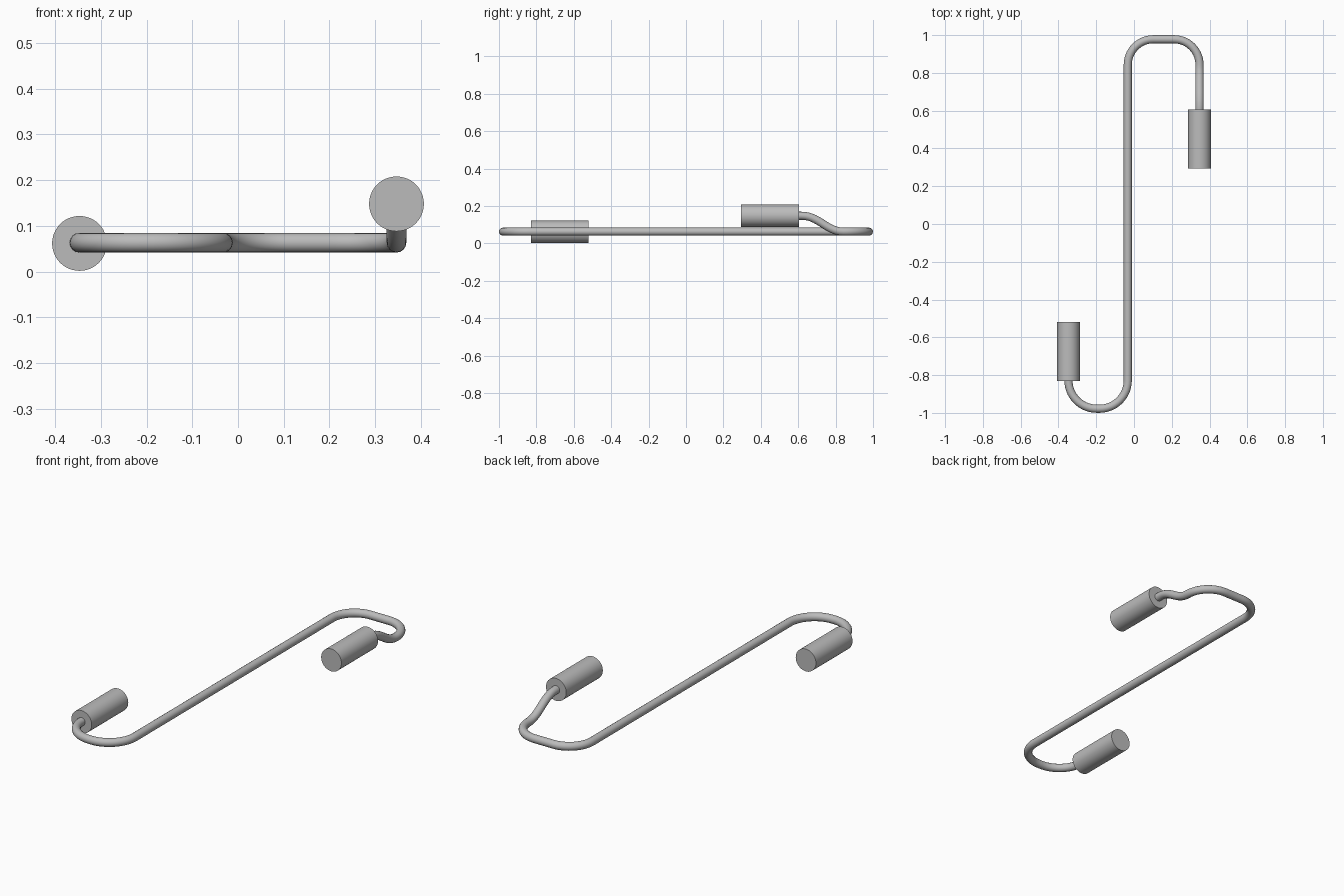
import bpy
import math
from mathutils import Vector

if "Cube" in bpy.data.objects:
    bpy.data.objects.remove(bpy.data.objects["Cube"])

GREY = (0.5, 0.5, 0.5, 1)
metal = bpy.data.materials.new("grey metal")
metal.use_nodes = True
metal.diffuse_color = GREY
metal.node_tree.nodes["Principled BSDF"].inputs["Base Color"].default_value = GREY

ROD_R, GRIP_R, GRIP_LEN = 0.0215, 0.06, 0.31
LOW, HIGH = 0.063, 0.148      # heights of the rod and of the raised grip
SHAFT_X, GRIP_X, END_Y = -0.033, 0.347, 0.978
BACK_R, FRONT_R = 0.135, 0.15  # corner radii of the two hooks
ARC = 0.5523                  # handle length of a quarter circle


def add_grip(name, x, y, z):
    """Solid cylinder lying along y, centred on the given point."""
    bpy.ops.mesh.primitive_cylinder_add(
        vertices=48, radius=GRIP_R, depth=GRIP_LEN,
        location=(x, y, z), rotation=(math.pi / 2, 0, 0))
    grip = bpy.context.object
    grip.name = name
    grip.data.materials.append(metal)
    bpy.ops.object.shade_smooth_by_angle(angle=math.radians(40))


add_grip("front_grip", -GRIP_X, -0.675, 0.0615)
add_grip("back_grip", GRIP_X, 0.45, HIGH)

# Rod path: point, travel direction, handle length before and after
X, Y = Vector((1, 0, 0)), Vector((0, 1, 0))
fa, ba = FRONT_R * ARC, BACK_R * ARC
path = [
    ((-GRIP_X, -0.78, LOW), -Y, 0.01, 0.01),
    ((-GRIP_X, FRONT_R - END_Y, LOW), -Y, 0.01, fa),
    ((FRONT_R - GRIP_X, -END_Y, LOW), X, fa, 0.005),
    ((SHAFT_X - FRONT_R, -END_Y, LOW), X, 0.005, fa),
    ((SHAFT_X, FRONT_R - END_Y, LOW), Y, fa, 0.3),
    ((SHAFT_X, END_Y - BACK_R, LOW), Y, 0.3, ba),
    ((SHAFT_X + BACK_R, END_Y, LOW), X, ba, 0.03),
    ((GRIP_X - BACK_R, END_Y, LOW), X, 0.03, ba),
    ((GRIP_X, END_Y - BACK_R, LOW), -Y, ba, 0.09),
    ((GRIP_X, 0.62, HIGH), -Y, 0.09, 0.01),
    ((GRIP_X, 0.57, HIGH), -Y, 0.01, 0.01),
]
curve = bpy.data.curves.new("bent_rod", "CURVE")
curve.dimensions = "3D"
curve.bevel_depth = ROD_R
curve.bevel_resolution = 6
curve.resolution_u = 14
curve.use_fill_caps = True
spline = curve.splines.new("BEZIER")
spline.bezier_points.add(len(path) - 1)
for bp, (co, way, before, after) in zip(spline.bezier_points, path):
    bp.handle_left_type = bp.handle_right_type = "FREE"
    bp.co = co
    bp.handle_left = Vector(co) - way * before
    bp.handle_right = Vector(co) + way * after
curve.materials.append(metal)
rod = bpy.data.objects.new("bent_rod", curve)
bpy.context.collection.objects.link(rod)

# Turn the swept rod into a smooth mesh
bpy.ops.object.select_all(action="DESELECT")
rod.select_set(True)
bpy.context.view_layer.objects.active = rod
bpy.ops.object.convert(target="MESH")
bpy.ops.object.shade_smooth_by_angle(angle=math.radians(40))
